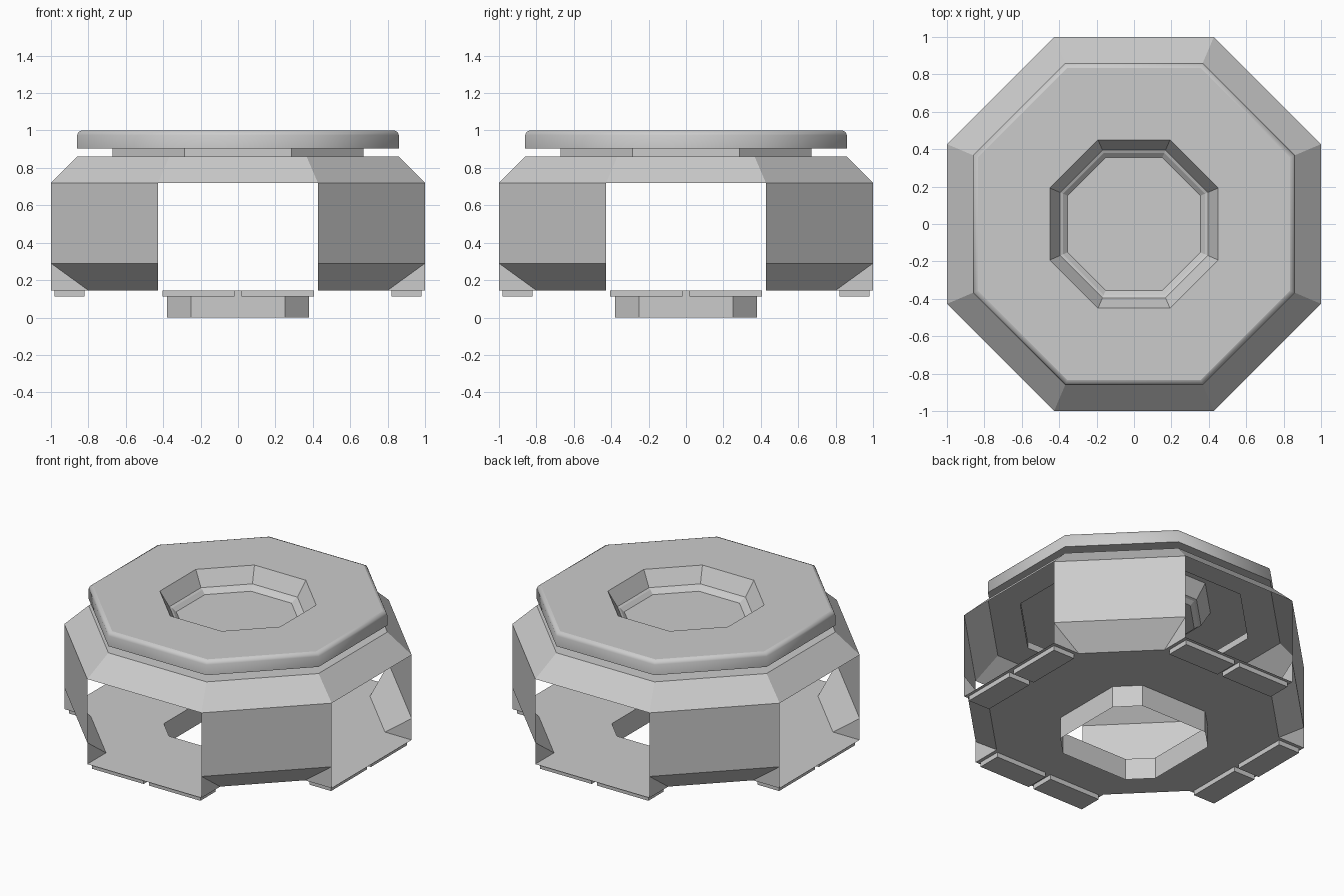
import bpy
import math
from mathutils import Matrix, Vector

cube = bpy.data.objects.get("Cube")
if cube:
    bpy.data.objects.remove(cube, do_unlink=True)

grey = bpy.data.materials.new("plain_grey")
grey.use_nodes = True
grey.diffuse_color = (0.6, 0.6, 0.6, 1)
grey.node_tree.nodes["Principled BSDF"].inputs["Base Color"].default_value = (0.6, 0.6, 0.6, 1)

RATIO = 0.427    # corner offset of an octagon relative to its half width
FLOOR = 0.145    # floor height
CORNER = RATIO   # half length of an open side
NOTCH = 0.8      # where the lower chamfer meets the floor


def add_mesh(name, verts, faces, smooth=False):
    mesh = bpy.data.meshes.new(name)
    mesh.from_pydata(verts, [], faces)
    mesh.materials.append(grey)
    for poly in mesh.polygons:
        poly.use_smooth = smooth
    obj = bpy.data.objects.new(name, mesh)
    bpy.context.collection.objects.link(obj)
    return obj


def octagon(a, z, c=None):
    """Counter-clockwise octagon with half width a and corner offset c."""
    c = a * RATIO if c is None else c
    corner = [Vector((a, c, z)), Vector((c, a, z))]
    return [Matrix.Rotation(q * math.pi / 2, 3, "Z") @ p for q in range(4) for p in corner]


def loft(name, rings, cap=False, smooth=False):
    """Skin a stack of octagons, optionally closing the last one."""
    verts = [v for ring in rings for v in ring]
    faces = []
    for r in range(len(rings) - 1):
        for i in range(8):
            j = (i + 1) % 8
            faces.append((r * 8 + i, r * 8 + j, r * 8 + 8 + j, r * 8 + 8 + i))
    if cap:
        faces.append(tuple(range(len(verts) - 8, len(verts))))
    return add_mesh(name, verts, faces, smooth)


def profile(name, points, **options):
    return loft(name, [octagon(a, z) for a, z in points], **options)


# Roof slope, ledge, neck and lid underside
profile("roof_and_neck", [(1, 0.72), (0.86, 0.86), (0.67, 0.86), (0.67, 0.905), (0.86, 0.905)])

# Lid with softened rim and stepped recess
profile("lid_rim", [(0.86, 0.905), (0.86, 0.975), (0.853, 0.992), (0.835, 1)], smooth=True)
profile("lid_top", [(0.835, 1), (0.45, 1), (0.395, 0.9), (0.38, 0.893), (0.355, 0.87)], cap=True)

# Floor around the central hole, and the tube hanging below it
hole = octagon(0.38, FLOOR, 0.25)
loft("floor", [octagon(NOTCH, FLOOR, CORNER), hole])
loft("bottom_tube", [octagon(0.38, 0, 0.25), hole])

# Four diagonal walls with lower chamfers, four floor tabs and their pads
for q in range(4):
    turn = Matrix.Rotation(q * math.pi / 2, 3, "Z")

    def part(name, verts, faces):
        return add_mesh(f"{name}_{q + 1}", [turn @ Vector(v) for v in verts], faces)

    c, n = CORNER, NOTCH
    part("diagonal_wall",
         [(1, c, 0.72), (c, 1, 0.72), (1, c, 0.29), (c, 1, 0.29), (n, c, FLOOR), (c, n, FLOOR)],
         [(2, 3, 1, 0), (4, 5, 3, 2)])

    # Tab with a triangular cheek on each side
    part("floor_tab",
         [(n, -c, FLOOR), (1, -c, FLOOR), (1, c, FLOOR), (n, c, FLOOR), (1, -c, 0.29), (1, c, 0.29)],
         [(0, 1, 2, 3), (0, 1, 4), (2, 3, 5)])

    # Pair of pads under the tab
    for side, low, high in (("left", 0.02, 0.405), ("right", -0.405, -0.02)):
        verts = [(x, y, z) for z in (0.112, FLOOR - 0.001) for x, y in
                 ((0.82, low), (0.98, low), (0.98, high), (0.82, high))]
        walls = [(i, (i + 1) % 4, (i + 1) % 4 + 4, i + 4) for i in range(4)]
        part(f"pad_{side}", verts, walls + [(3, 2, 1, 0), (4, 5, 6, 7)])
